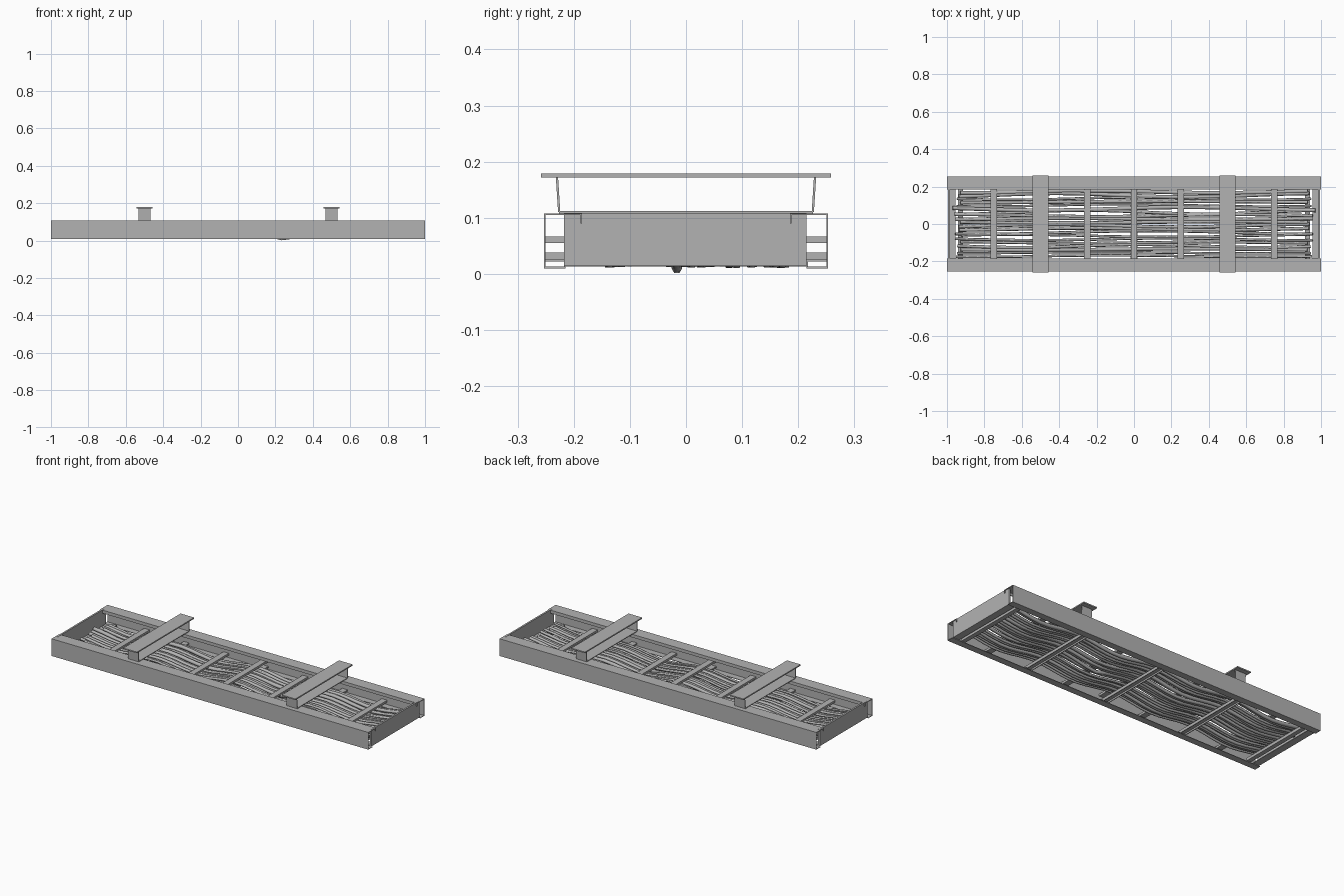
import bpy
import math
import random

random.seed(7)

if "Cube" in bpy.data.objects:
    bpy.data.objects.remove(bpy.data.objects["Cube"])

# Single grey metal colour
metal = bpy.data.materials.new("grey metal")
metal.use_nodes = True
GREY = (0.45, 0.45, 0.45, 1)
metal.diffuse_color = GREY
metal.node_tree.nodes["Principled BSDF"].inputs["Base Color"].default_value = GREY


def box(name, x, y, z):
    """Box spanning the given (low, high) range on each axis."""
    spans = (x, y, z)
    bpy.ops.mesh.primitive_cube_add(size=1, location=[(a + b) / 2 for a, b in spans])
    ob = bpy.context.object
    ob.name = name
    ob.scale = [b - a for a, b in spans]
    bpy.ops.object.transform_apply(location=False, rotation=False, scale=True)
    ob.data.materials.append(metal)
    return ob


def mirrored(lo, hi, side):
    return tuple(sorted((lo * side, hi * side)))


# Side rails: thin channels open towards the middle
for side, label in ((-1, "front"), (1, "back")):
    parts = {
        "rail_wall": ((0.25, 0.253), (0.01, 0.108)),
        "rail_top_flange": ((0.185, 0.253), (0.105, 0.108)),
        "rail_top_lip": ((0.185, 0.188), (0.09, 0.108)),
        "rail_bottom_flange": ((0.215, 0.253), (0.01, 0.013)),
    }
    for part, (y, z) in parts.items():
        box(f"{label}_{part}", (-1, 1), mirrored(*y, side), z)

# End plates with a channel along their bottom edge
for side, label in ((-1, "right"), (1, "left")):
    box(f"{label}_end_plate", mirrored(0.985, 0.995, side), (-0.217, 0.215), (0.014, 0.109))
    box(f"{label}_end_bottom_lip", mirrored(0.955, 0.99, side), (-0.217, 0.215), (0.014, 0.018))
    box(f"{label}_end_bar", mirrored(0.915, 0.94, side), (-0.217, 0.215), (0.014, 0.03))

# Upper rungs, under which the rods pass
for x in (-0.75, -0.25, 0.25, 0.75):
    box("upper_rung", (x - 0.017, x + 0.017), (-0.25, 0.25), (0.026, 0.038))
box("middle_rung", (-0.017, 0.017), (-0.25, 0.25), (0.055, 0.067))

# Lower rungs, a flat bar with two downward lips
for x in (-0.5, 0, 0.5):
    box("lower_rung", (x - 0.017, x + 0.017), (-0.25, 0.25), (0.022, 0.03))
    for s in (-1, 1):
        box("lower_rung_lip", (x + s * 0.016 - 0.002, x + s * 0.016 + 0.002),
            (-0.217, 0.217), (0.013, 0.024))

# Long rods woven over the lower rungs and under the upper ones
COUNT, STEPS = 20, 32
rods = bpy.data.curves.new("woven_rods", "CURVE")
rods.dimensions = "3D"
rods.bevel_depth = 0.0085
rods.bevel_resolution = 1
rods.use_fill_caps = True
for i in range(COUNT):
    y0 = -0.172 + 0.344 * i / (COUNT - 1)
    phase = random.uniform(0, math.tau)
    sway = random.uniform(0.003, 0.011)
    wave = random.uniform(2.5, 5)
    thickness = random.uniform(0.75, 1.25)
    half = random.uniform(0.92, 0.98)
    spline = rods.splines.new("POLY")
    spline.points.add(STEPS)
    for k, p in enumerate(spline.points):
        x = half * (2 * k / STEPS - 1)
        y = y0 + sway * math.sin(wave * x + phase)
        z = 0.033 + 0.013 * math.cos(4 * math.pi * x)
        # One rod sags to the ground
        if i == COUNT // 2 - 1:
            z -= 0.012 * math.exp(-((x - 0.25) / 0.04) ** 2)
        p.co = (x, y, z, 1)
        p.radius = thickness
rods.materials.append(metal)
rod_object = bpy.data.objects.new("woven_rods", rods)
bpy.context.collection.objects.link(rod_object)

# Raised brackets: top plate, base strip and two end walls that lean outwards
for x, label in ((-0.5, "right"), (0.5, "left")):
    box(f"{label}_bracket_plate", (x - 0.043, x + 0.043), (-0.258, 0.258), (0.172, 0.179))
    box(f"{label}_bracket_base", (x - 0.033, x + 0.033), (-0.226, 0.226), (0.108, 0.112))
    for side in (-1, 1):
        wall = box(f"{label}_bracket_wall", (x - 0.033, x + 0.033),
                   mirrored(0.224, 0.228, side), (0.11, 0.173))
        for v in wall.data.vertices:
            if v.co.z > 0:
                v.co.y += side * 0.004
